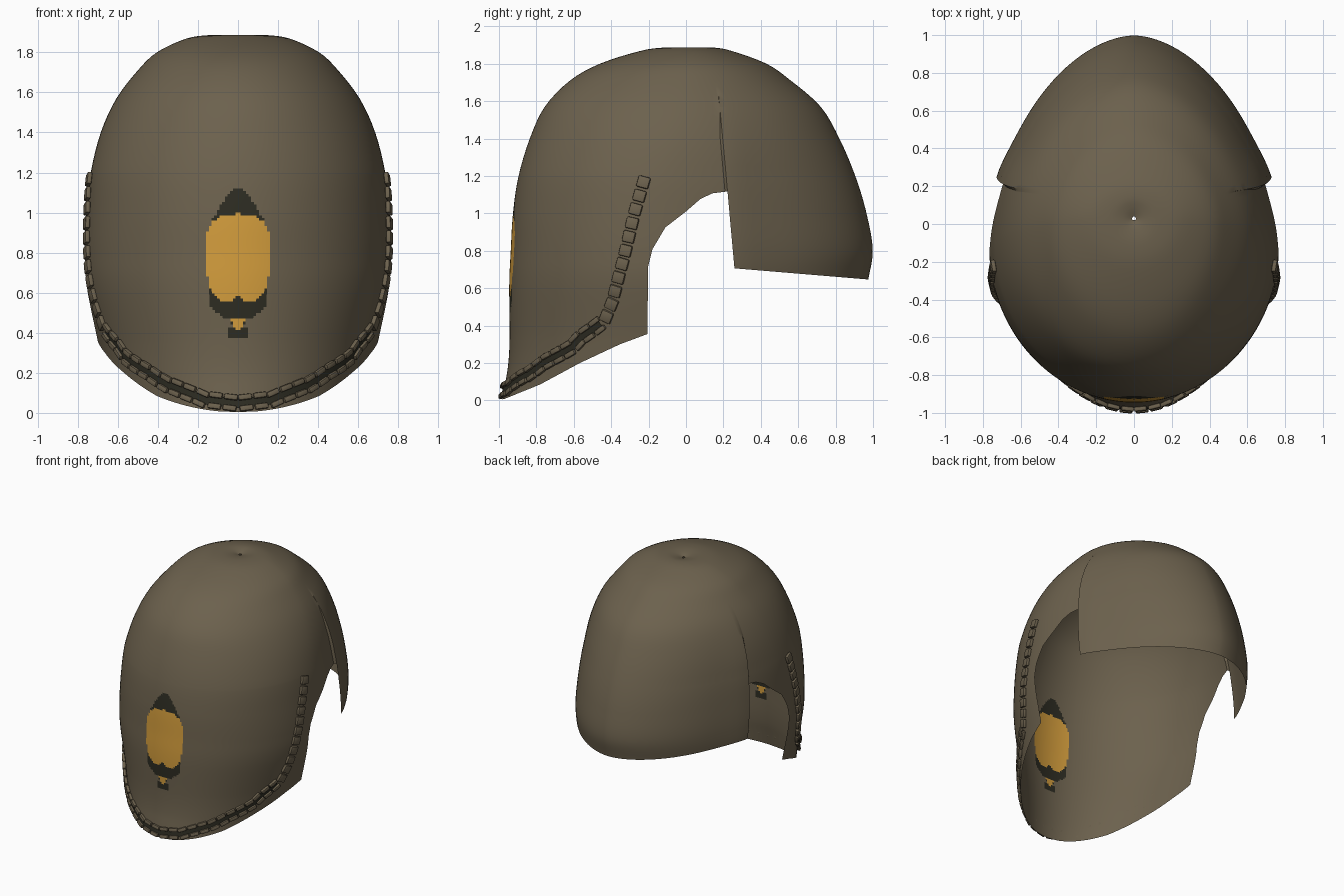
import bpy, bmesh, math
from mathutils import Vector, Matrix

cube = bpy.data.objects.get("Cube")
if cube:
    bpy.data.objects.remove(cube, do_unlink=True)


def material(name, rgb):
    m = bpy.data.materials.new(name)
    m.use_nodes = True
    m.diffuse_color = (*rgb, 1)
    m.node_tree.nodes["Principled BSDF"].inputs["Base Color"].default_value = (*rgb, 1)
    return m


olive = material("olive brown", (0.15, 0.12, 0.075))
gold = material("gold", (0.64, 0.33, 0.045))
dark = material("dark olive", (0.026, 0.025, 0.016))


def lin(table, v):
    """Piecewise linear lookup in a list of (key, value) pairs."""
    if v <= table[0][0]:
        return table[0][1]
    for (a, p), (b, q) in zip(table, table[1:]):
        if v <= b:
            return p + (q - p) * (v - a) / (b - a)
    return table[-1][1]


# Shell levels from crown to rim: height, front y, back y, half width
LEVELS = [Vector(r) for r in (
    (1.865, .02, .04, .01), (1.88, -.03, .09, .06), (1.886, -.12, .15, .14),
    (1.868, -.245, .245, .26), (1.80, -.46, .43, .405), (1.71, -.62, .56, .50),
    (1.57, -.755, .72, .607), (1.4, -.835, .82, .685), (1.2, -.895, .905, .735),
    (1.0, -.925, .965, .757), (.8, -.937, .998, .767), (.62, -.945, .97, .757),
    (.34, -.943, .93, .70), (.2, -.95, .9, .675), (.1, -.965, .88, .65),
    (-.02, -.985, .86, .625))]


def level(t):
    """Smooth level between the listed ones."""
    n = len(LEVELS) - 1
    i = min(int(t), n - 1)
    u = t - i
    a, b, c, d = (LEVELS[min(max(i + k, 0), n)] for k in (-1, 0, 1, 2))
    return 0.5 * (2 * b + (c - a) * u + (2 * a - 5 * b + 4 * c - d) * u * u
                  + (3 * b - a - 3 * c + d) * u ** 3)


def shell_point(theta, t):
    """Point on the egg-shaped shell; theta is 0 at the front, t runs down."""
    z, front, back, w = level(t)
    k = min(max((z - 1.2) / 0.68, 0), 1)
    mid = -0.12 + 0.15 * k
    s, c = math.sin(theta), math.cos(theta)
    p = 1 if c > 0 else 1.11
    x = math.copysign(w * abs(s) ** p, s)
    y = mid + (front - mid if c > 0 else back - mid) * abs(c) ** p
    return Vector((x, y, z))


LEVEL_AT = sorted((r[0], i) for i, r in enumerate(LEVELS) if i > 3)

# Lower edge in side view: face flap, side arch, rear panel
RIM = [(-1.0, 0), (-.97, .008), (-.78, .085), (-.567, .2), (-.353, .30),
       (-.205, .355), (-.204, .71), (-.18, .807), (-.11, .925), (0, 1.01),
       (.075, 1.075), (.14, 1.107), (.22, 1.117), (.257, .706), (.968, .647),
       (1.1, .635)]
SEAM_TOP, SEAM_LOW = (.17, 1.68), (.257, .706)

# Emblem half widths by height
DARK = [(.375, 0), (.376, .05), (.40, .055), (.425, .045), (.43, .03), (.47, .035),
        (.475, .07), (.50, .10), (.53, .14), (.60, .15), (.7, .1), (.9, .1),
        (.96, .13), (1.0, .105), (1.06, .07), (1.11, .03), (1.12, 0)]
GOLD = [(.41, 0), (.43, .02), (.465, .04), (.466, 0), (.55, 0), (.56, .09),
        (.59, .12), (.61, .135), (.7, .155), (.9, .155), (.95, .13), (.985, .09),
        (.995, 0)]


def emblem(p):
    x = abs(p.x)
    if p.y > -0.5:
        return 0
    notch = 0.5 < p.z < 0.59 - 0.9 * x
    if x < lin(GOLD, p.z) and not notch:
        return 1
    return 2 if x < lin(DARK, p.z) or (notch and x < .1) else 0


def finish(bm, name, mats, angle=40):
    me = bpy.data.meshes.new(name)
    bm.to_mesh(me)
    bm.free()
    ob = bpy.data.objects.new(name, me)
    bpy.context.collection.objects.link(ob)
    for m in mats:
        me.materials.append(m)
    bpy.ops.object.select_all(action='DESELECT')
    ob.select_set(True)
    bpy.context.view_layer.objects.active = ob
    bpy.ops.object.shade_smooth_by_angle(angle=math.radians(angle))
    return ob


def cut(bm, a, b, keep):
    """Slice the faces chosen by keep along a side-view line."""
    faces = [f for f in bm.faces if keep(f.calc_center_median())]
    geom = set(faces)
    for f in faces:
        geom.update(f.edges)
        geom.update(f.verts)
    bmesh.ops.bisect_plane(bm, geom=list(geom), dist=1e-5, plane_co=(0, *a),
                           plane_no=(0, b[1] - a[1], a[0] - b[0]))


# Helmet shell
bm = bmesh.new()
angles, a = [], -180
while a < 180:
    angles.append(math.radians(a))
    a += 1 if -13 <= a < 13 else (2.5 if a % 1 else 3) if a < -16 or a >= 13 else 1
steps = []
for i in range(len(LEVELS) - 1):
    z0, z1 = LEVELS[i][0], LEVELS[i + 1][0]
    n = max(3, round((z0 - z1) / 0.0135)) if z0 < 1.3 and z1 > 0.3 else 4
    steps += [i + j / n for j in range(n)]
steps.append(len(LEVELS) - 1)
rings = [[bm.verts.new(shell_point(a, t)) for a in angles] for t in steps]
for up, low in zip(rings, rings[1:]):
    for i in range(len(angles)):
        j = (i + 1) % len(angles)
        bm.faces.new((up[i], low[i], low[j], up[j]))

# Cut away everything under the rim
for p, q in zip(RIM, RIM[1:]):
    y0, y1 = p[0] - .06, q[0] + .06
    z0, z1 = min(p[1], q[1]) - .06, max(p[1], q[1]) + .06
    cut(bm, p, q, lambda c: y0 < c.y < y1 and z0 < c.z < z1)
bmesh.ops.delete(bm, geom=[f for f in bm.faces
                           if f.calc_center_median().z < lin(RIM, f.calc_center_median().y)],
                 context='FACES')

# Raised front lip of the rear panel along the seam
for shift in (0, -0.012):
    cut(bm, (SEAM_LOW[0] + shift, SEAM_LOW[1]), (SEAM_TOP[0] + shift, SEAM_TOP[1]),
        lambda c: c.z < 1.68 and 0.1 < c.y < 0.35)
for v in bm.verts:
    d = v.co.y - lin([SEAM_LOW[::-1], SEAM_TOP[::-1]], v.co.z)
    if d > -1e-3 and v.co.z < 1.68:
        lift = 0.02 * min(1, (1.68 - v.co.z) / .4) * math.exp(-(max(d, 0) / .15) ** 2)
        v.co += Vector((v.co.x, 0.3 * v.co.y, 0)).normalized() * lift
for f in bm.faces:
    f.material_index = emblem(f.calc_center_median())
finish(bm, "helmet_shell", (olive, gold, dark))

# Trim path: angle from the front and height
PATH = [(0, .05), (15, .068), (32, .144), (53, .29), (68, .44), (71, .53),
        (74.5, .72), (79, 1.0), (82.5, 1.18)]


def trim_point(deg):
    return shell_point(math.radians(deg), lin(LEVEL_AT, lin(PATH, abs(deg))))


def frame(deg):
    """Point, direction along the trim, direction across it, outward normal."""
    p = trim_point(deg)
    along = (trim_point(deg + .3) - trim_point(deg - .3)).normalized()
    t = lin(LEVEL_AT, lin(PATH, abs(deg)))
    r = math.radians(deg)
    down = shell_point(r, t + .05) - shell_point(r, t - .05)
    side = shell_point(r + .01, t) - shell_point(r - .01, t)
    out = down.cross(side).normalized()
    if out.x * p.x + out.y * p.y < 0:
        out = -out
    return p, along, out.cross(along).normalized(), out


def link_block(bm, fr, offset, size):
    p, along, across, out = fr
    rot = Matrix((along, across, out)).transposed().to_4x4()
    pos = p + across * offset + out * size[2] * 0.5
    made = bmesh.ops.create_cube(bm, size=1, matrix=Matrix.Translation(pos) @ rot
                                 @ Matrix.Diagonal((*size, 1)))
    edges = {e for v in made["verts"] for e in v.link_edges}
    bmesh.ops.bevel(bm, geom=list(edges), offset=0.007, segments=2,
                    affect='EDGES', profile=0.5)


# Evenly spaced stations along one half of the trim
stations, travelled, last, target = [], 0, trim_point(0), 0
for i in range(1, 1651):
    deg = i * 0.05
    p = trim_point(deg)
    travelled += (p - last).length
    last = p
    if travelled >= target + 0.0375:
        stations.append(deg)
        target += 0.075

# Trim links: double row along the chin, single blocks up the sides
bm = bmesh.new()
for sign in (-1, 1):
    for deg in stations:
        fr = frame(sign * deg)
        if deg < 67:
            for off in (-.028, .028):
                link_block(bm, fr, off, (.068, .028, .024))
        else:
            link_block(bm, fr, 0, (.062, .066, .024))
finish(bm, "trim_links", (olive,), 30)

# Dark band between the two rows of links
bm = bmesh.new()
prev = None
for i in range(-66, 67):
    p, along, across, out = frame(i + 1e-4)
    pair = [bm.verts.new(p + out * .009 + across * s * .024) for s in (-1, 1)]
    if prev:
        bm.faces.new((prev[0], pair[0], pair[1], prev[1]))
    prev = pair
finish(bm, "trim_band", (dark,))
